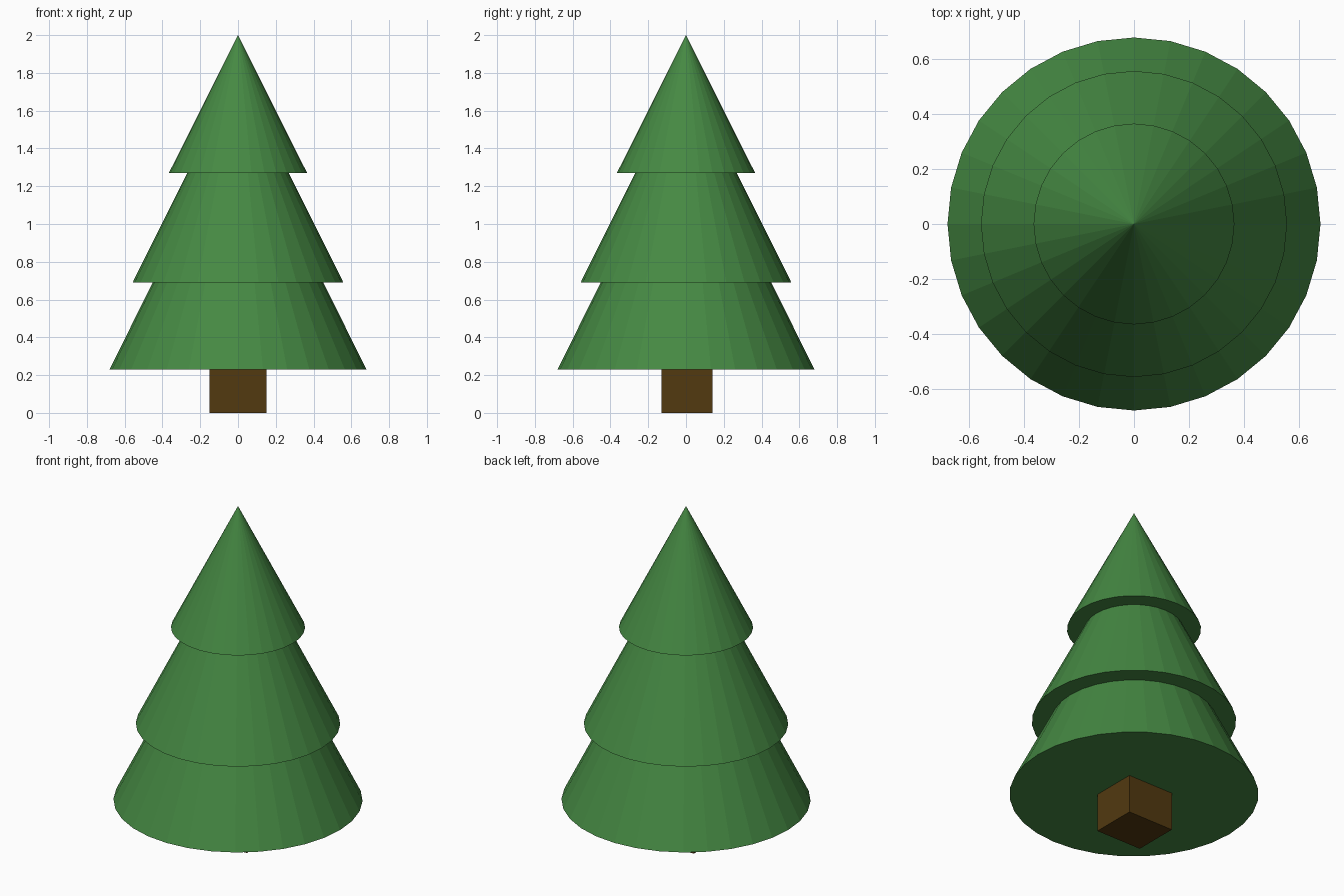
import bpy

cube = bpy.data.objects.get("Cube")
if cube:
    bpy.data.objects.remove(cube, do_unlink=True)


def make_material(name, colour):
    mat = bpy.data.materials.new(name)
    mat.use_nodes = True
    mat.diffuse_color = colour
    mat.node_tree.nodes["Principled BSDF"].inputs["Base Color"].default_value = colour
    return mat


foliage_green = make_material("foliage green", (0.06, 0.25, 0.056, 1))
bark_brown = make_material("bark brown", (0.085, 0.041, 0.005, 1))


def finish(name, mat):
    obj = bpy.context.object
    obj.name = name
    obj.data.materials.append(mat)
    return obj


def foliage_tier(name, base, tip, radius):
    bpy.ops.mesh.primitive_cone_add(
        vertices=32, radius1=radius, radius2=0, depth=tip - base,
        location=(0, 0, (base + tip) / 2))
    finish(name, foliage_green)


# Three overlapping flat-shaded cones
foliage_tier("lower_foliage", 0.23, 1.60, 0.68)
foliage_tier("middle_foliage", 0.69, 1.81, 0.558)
foliage_tier("top_foliage", 1.27, 2.0, 0.366)

# Square trunk, reaching slightly into the lowest cone
bpy.ops.mesh.primitive_cube_add(size=1, location=(0, 0.005, 0.15))
trunk = finish("trunk", bark_brown)
trunk.scale = (0.302, 0.272, 0.30)
